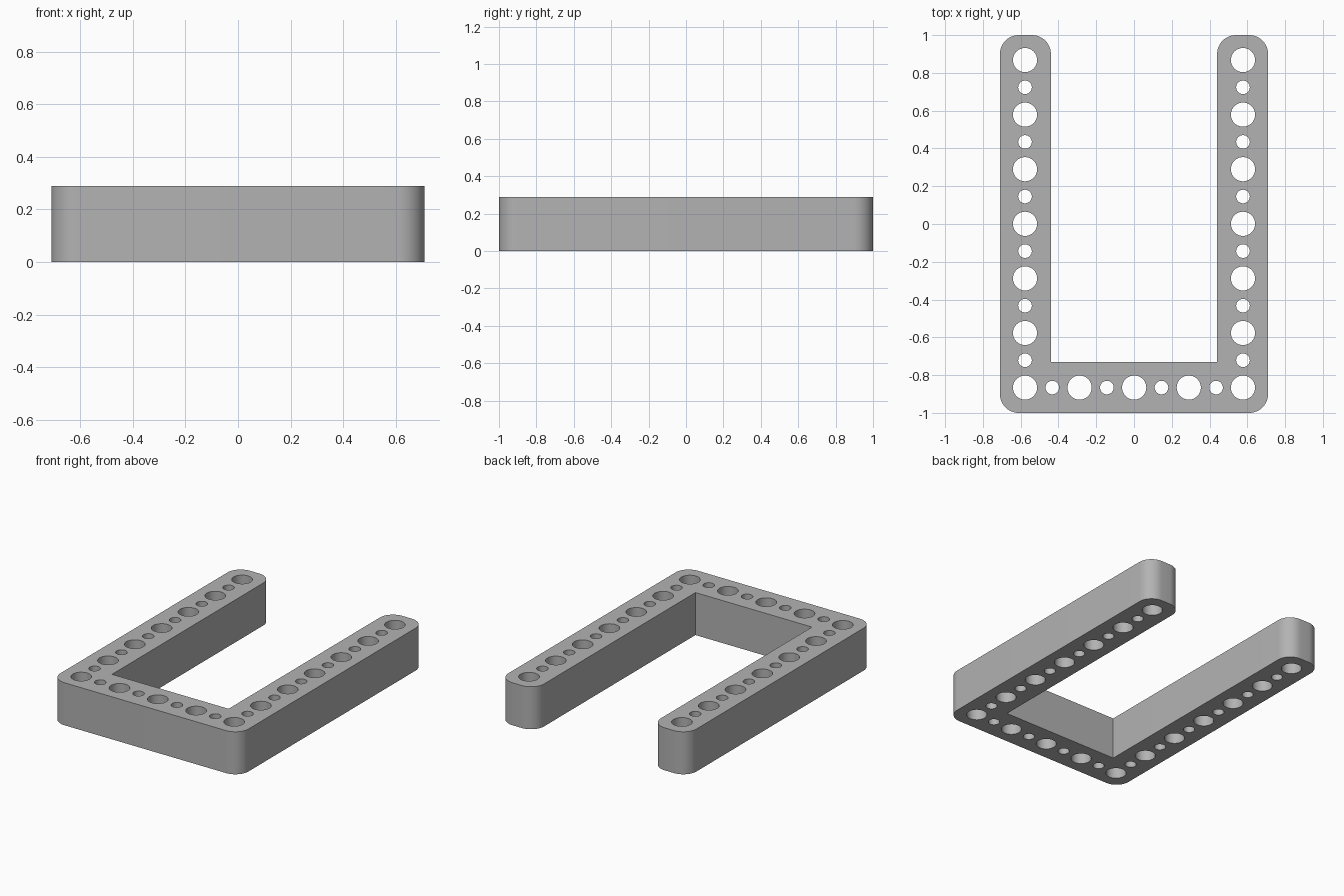
import bpy, bmesh, math

cube = bpy.data.objects.get("Cube")
if cube:
    bpy.data.objects.remove(cube, do_unlink=True)

# Overall sizes
HALF_X, HALF_Y, HEIGHT = 0.71, 1.0, 0.29
INNER_X, INNER_Y = 0.44, -0.73
CORNER = 0.1
PITCH, ROW_X, ROW_Y = 0.289, 0.577, -0.866
BIG, SMALL = 0.064, 0.036


def arc(cx, cy, r, start, sweep, steps):
    """Points along an arc, angles in degrees."""
    angles = [math.radians(start + sweep * i / steps) for i in range(steps + 1)]
    return [(cx + r * math.cos(a), cy + r * math.sin(a)) for a in angles]


def loop(bm, points):
    """Closed ring of edges at the base."""
    verts = [bm.verts.new((x, y, 0)) for x, y in points]
    return [bm.edges.new((v, verts[i - 1])) for i, v in enumerate(verts)]


# U-shaped outline: right half with rounded corners, mirrored to the left
right = [(INNER_X, INNER_Y)]
right += arc(INNER_X + CORNER, HALF_Y - CORNER, CORNER, 180, -90, 12)
right += arc(HALF_X - CORNER, HALF_Y - CORNER, CORNER, 90, -90, 12)
right += arc(HALF_X - CORNER, CORNER - HALF_Y, CORNER, 0, -90, 12)
outline = right + [(-x, y) for x, y in reversed(right)]

# Alternating big and small holes along the three bars
holes = []
for i in range(13):
    radius = SMALL if i % 2 else BIG
    holes += [(side * ROW_X, ROW_Y + i * PITCH / 2, radius) for side in (-1, 1)]
for i in range(1, 8):
    holes.append((-ROW_X + i * PITCH / 2, ROW_Y, SMALL if i % 2 else BIG))

# Fill the perforated profile and raise it to full height
bm = bmesh.new()
edges = loop(bm, outline)
for x, y, radius in holes:
    edges += loop(bm, arc(x, y, radius, 0, 360, 40)[:-1])
bmesh.ops.triangle_fill(bm, edges=edges, use_beauty=True)
raised = bmesh.ops.extrude_face_region(bm, geom=bm.faces[:], use_keep_orig=True)
bmesh.ops.translate(bm, vec=(0, 0, HEIGHT),
                    verts=[g for g in raised["geom"] if isinstance(g, bmesh.types.BMVert)])
bmesh.ops.recalc_face_normals(bm, faces=bm.faces[:])
mesh = bpy.data.meshes.new("u_beam")
bm.to_mesh(mesh)
bm.free()

beam = bpy.data.objects.new("u_beam", mesh)
bpy.context.collection.objects.link(beam)

# Plain grey material
grey = bpy.data.materials.new("grey")
grey.use_nodes = True
color = (0.45, 0.45, 0.45, 1)
grey.diffuse_color = color
grey.node_tree.nodes["Principled BSDF"].inputs["Base Color"].default_value = color
mesh.materials.append(grey)

# Smooth round walls, sharp rims
bpy.ops.object.select_all(action="DESELECT")
beam.select_set(True)
bpy.context.view_layer.objects.active = beam
bpy.ops.object.shade_smooth_by_angle(angle=math.radians(30))
